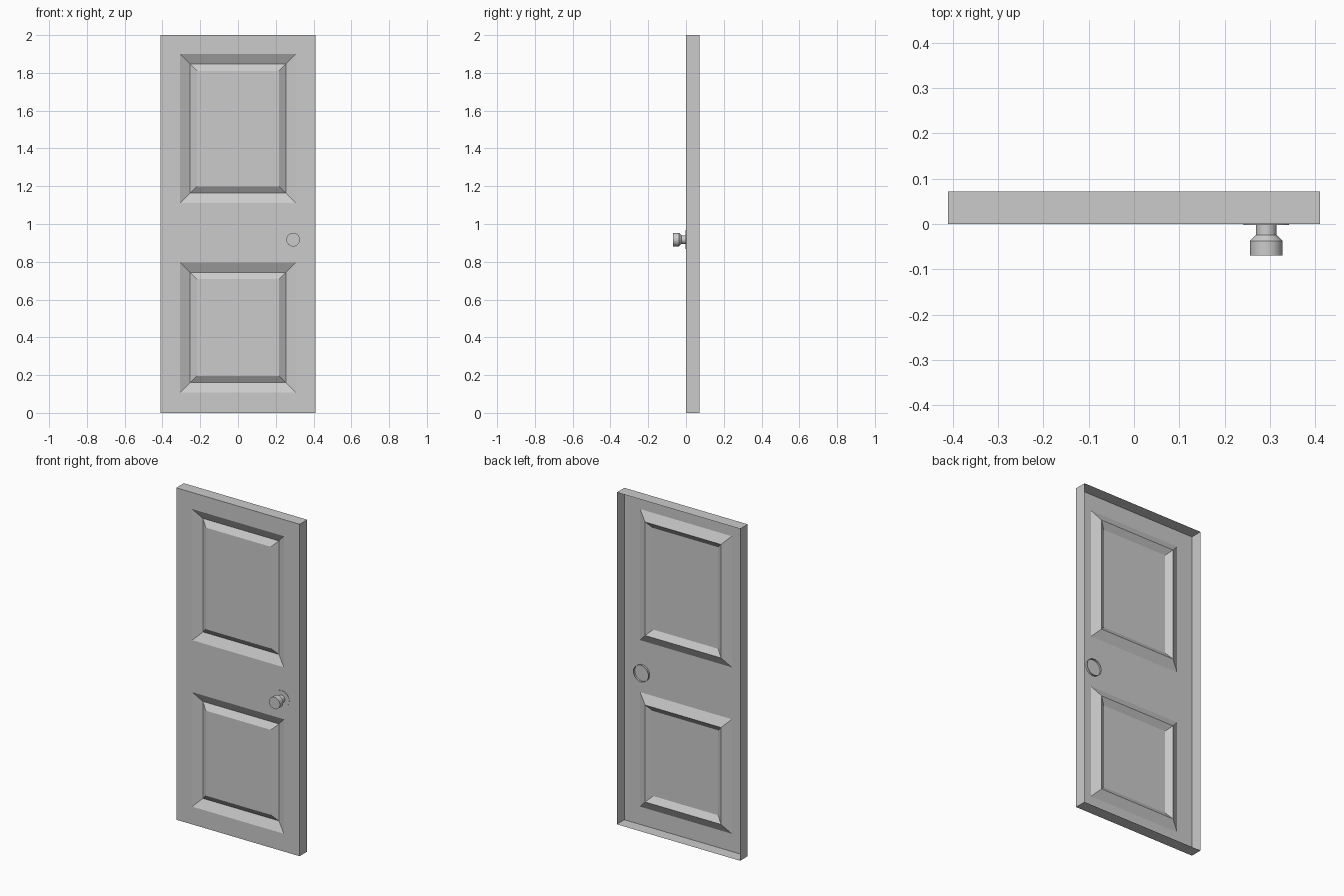
import bpy, bmesh, math

if "Cube" in bpy.data.objects:
    bpy.data.objects.remove(bpy.data.objects["Cube"])

W, H, T = 0.411, 2.0, 0.072          # half width, height, thickness
PX = 0.306                           # half width of a panel
PANELS = [(0.107, 0.797), (1.11, 1.9)]
GROOVE, FIELD = (0.053, 0.028), (0.089, 0.003)   # (inset, depth)


def rect(bm, x, z0, z1, y):
    return [bm.verts.new((a, y, b)) for a, b in ((-x, z0), (x, z0), (x, z1), (-x, z1))]


def bridge(bm, a, b):
    n = len(a)
    for i in range(n):
        j = (i + 1) % n
        bm.faces.new((a[i], a[j], b[j], b[i]))


def finish(name, bm):
    bmesh.ops.remove_doubles(bm, verts=bm.verts, dist=1e-5)
    me = bpy.data.meshes.new(name)
    bm.to_mesh(me)
    bm.free()
    ob = bpy.data.objects.new(name, me)
    bpy.context.collection.objects.link(ob)
    return ob


# Door leaf: pressed front skin with four edge walls, open at the back
bm = bmesh.new()
xs = [-W, -PX, PX, W]
zs = [0.0] + [z for p in PANELS for z in p] + [H]
for i in range(3):
    for k in range(5):
        if i == 1 and k % 2:
            continue                 # panel openings
        bm.faces.new([bm.verts.new((x, 0, z)) for x, z in (
            (xs[i], zs[k]), (xs[i + 1], zs[k]), (xs[i + 1], zs[k + 1]), (xs[i], zs[k + 1]))])

# Sunken groove and raised field of each panel
for z0, z1 in PANELS:
    ring = rect(bm, PX, z0, z1, 0)
    for inset, depth in (GROOVE, FIELD):
        inner = rect(bm, PX - inset, z0 + inset, z1 - inset, depth)
        bridge(bm, ring, inner)
        ring = inner
    bm.faces.new(ring)

# Edge walls
bridge(bm, rect(bm, W, 0, H, T), rect(bm, W, 0, H, 0))
finish("door_leaf", bm)

# Knob: rosette, neck and head turned about the y axis
profile = [(0.05, 0.012), (0.05, -0.002), (0.023, -0.002), (0.023, -0.024),
           (0.036, -0.037), (0.036, -0.0695)]
N = 24
bm = bmesh.new()
ring = None
for r, y in profile:
    new = [bm.verts.new((0.292 + r * math.cos(2 * math.pi * i / N), y,
                         0.917 + r * math.sin(2 * math.pi * i / N))) for i in range(N)]
    if ring:
        bridge(bm, ring, new)
    ring = new
bm.faces.new(ring)
knob = finish("door_knob", bm)
bpy.context.view_layer.objects.active = knob
knob.select_set(True)
bpy.ops.object.shade_smooth_by_angle(angle=math.radians(30))
